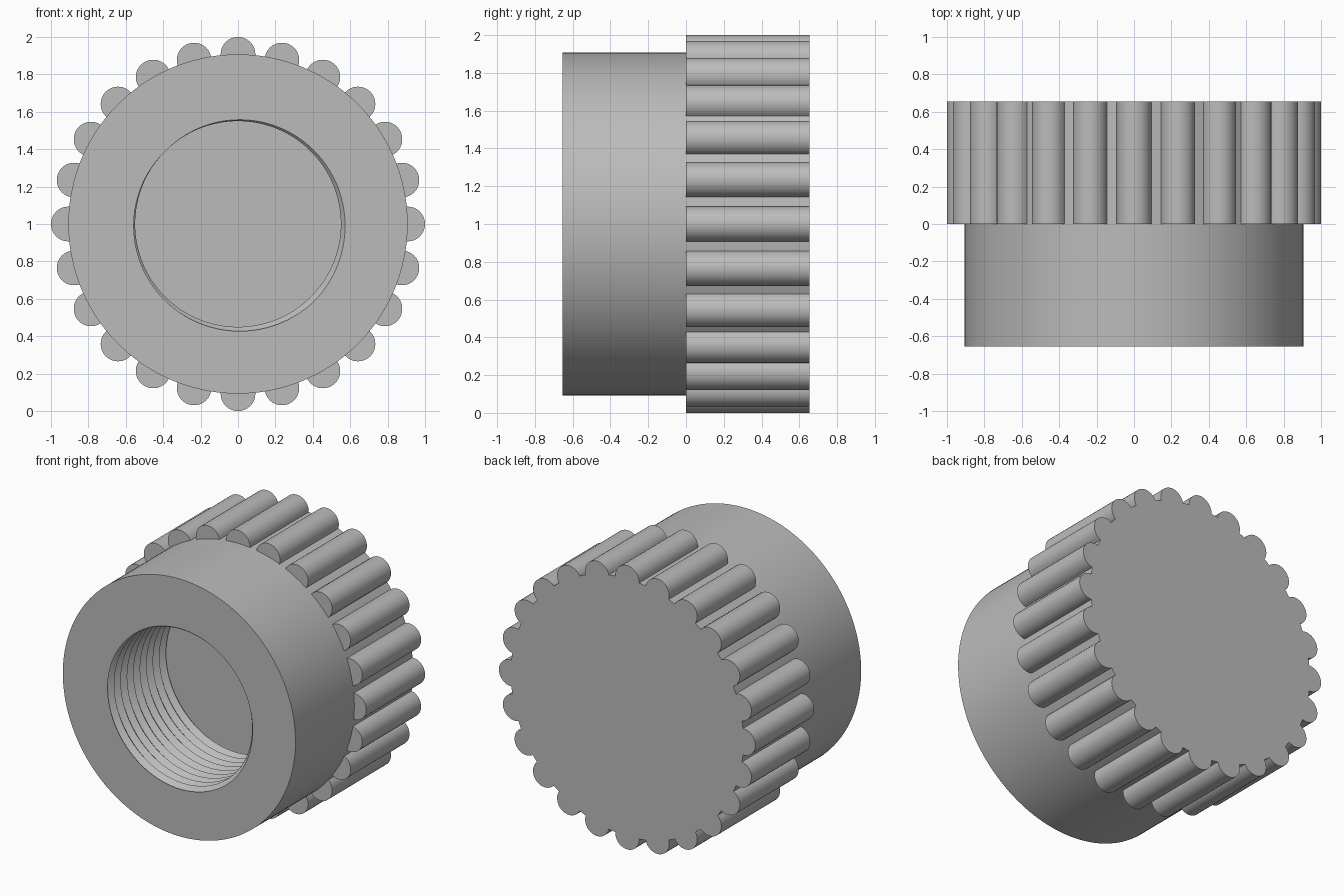
import bpy
import bmesh
from math import sin, cos, pi, tau, asin, radians, floor, ceil

cube = bpy.data.objects.get("Cube")
if cube:
    bpy.data.objects.remove(cube, do_unlink=True)

HALF = 0.655        # half of the total length along y
CORE = 0.907        # radius of the plain body
RIB = 0.093         # radius of each grip rib
RIBS = 24
MINOR, MAJOR = 0.55, 0.58   # thread crest and root radii
PITCH = 0.072
STEPS = 144

grey = bpy.data.materials.new("plain grey")
grey.use_nodes = True
COLOUR = (0.5, 0.5, 0.5, 1)
grey.diffuse_color = COLOUR
grey.node_tree.nodes["Principled BSDF"].inputs["Base Color"].default_value = COLOUR


def finish(bm, name):
    bmesh.ops.recalc_face_normals(bm, faces=bm.faces)
    mesh = bpy.data.meshes.new(name)
    bm.to_mesh(mesh)
    bm.free()
    obj = bpy.data.objects.new(name, mesh)
    bpy.context.collection.objects.link(obj)
    mesh.materials.append(grey)
    bpy.ops.object.select_all(action='DESELECT')
    obj.select_set(True)
    bpy.context.view_layer.objects.active = obj
    bpy.ops.object.shade_smooth_by_angle(angle=radians(25))
    return obj


def point(radius, angle, y):
    return (radius * cos(angle), y, 1 + radius * sin(angle))


def thread_phase(angle, y):
    return (y + HALF) / PITCH + (angle + pi / 4) / tau


def thread_radius(angle, y):
    # V groove: deepest where the phase is whole
    p = thread_phase(angle, y) % 1
    return MINOR + (MAJOR - MINOR) * abs(2 * p - 1)


# Threaded collar: a closed sleeve whose inner rows follow the helix
bm = bmesh.new()
first = floor(2 * thread_phase(0, -HALF)) - 1
last = ceil(2 * thread_phase(tau, 0)) + 1
columns = []
for i in range(STEPS + 1):
    a = tau * i / STEPS
    column = [bm.verts.new(point(CORE, a, -HALF))]
    for row in range(first, last + 1):
        y = -HALF + PITCH * (row / 2 - (a + pi / 4) / tau)
        y = min(max(y, -HALF), 0)
        column.append(bm.verts.new(point(thread_radius(a, y), a, y)))
    column.append(bm.verts.new(point(CORE, a, 0)))
    columns.append(column)
for left, right in zip(columns, columns[1:]):
    for j in range(len(left)):
        k = (j + 1) % len(left)
        bm.faces.new((left[j], left[k], right[k], right[j]))
bmesh.ops.remove_doubles(bm, verts=bm.verts, dist=0.00005)
bmesh.ops.dissolve_degenerate(bm, edges=bm.edges, dist=0.00005)
finish(bm, "threaded_collar")

# Ribbed grip: one outline of core and rib arcs, extruded to the back
bm = bmesh.new()
reach = 2 * asin(RIB / (2 * CORE))      # where a rib meets the core
sweep = pi / 2 + reach / 2
outline = []
for n in range(RIBS):
    a = tau * n / RIBS
    cx, _, cz = point(CORE, a, 0)
    for s in range(17):
        b = a - sweep + 2 * sweep * s / 16
        outline.append((cx + RIB * cos(b), 0, cz + RIB * sin(b)))
    outline.append(point(CORE, a + pi / RIBS, 0))
face = bm.faces.new([bm.verts.new(p) for p in outline])
extruded = bmesh.ops.extrude_face_region(bm, geom=[face], use_keep_orig=True)
moved = [g for g in extruded["geom"] if isinstance(g, bmesh.types.BMVert)]
bmesh.ops.translate(bm, verts=moved, vec=(0, HALF, 0))
finish(bm, "ribbed_grip")
